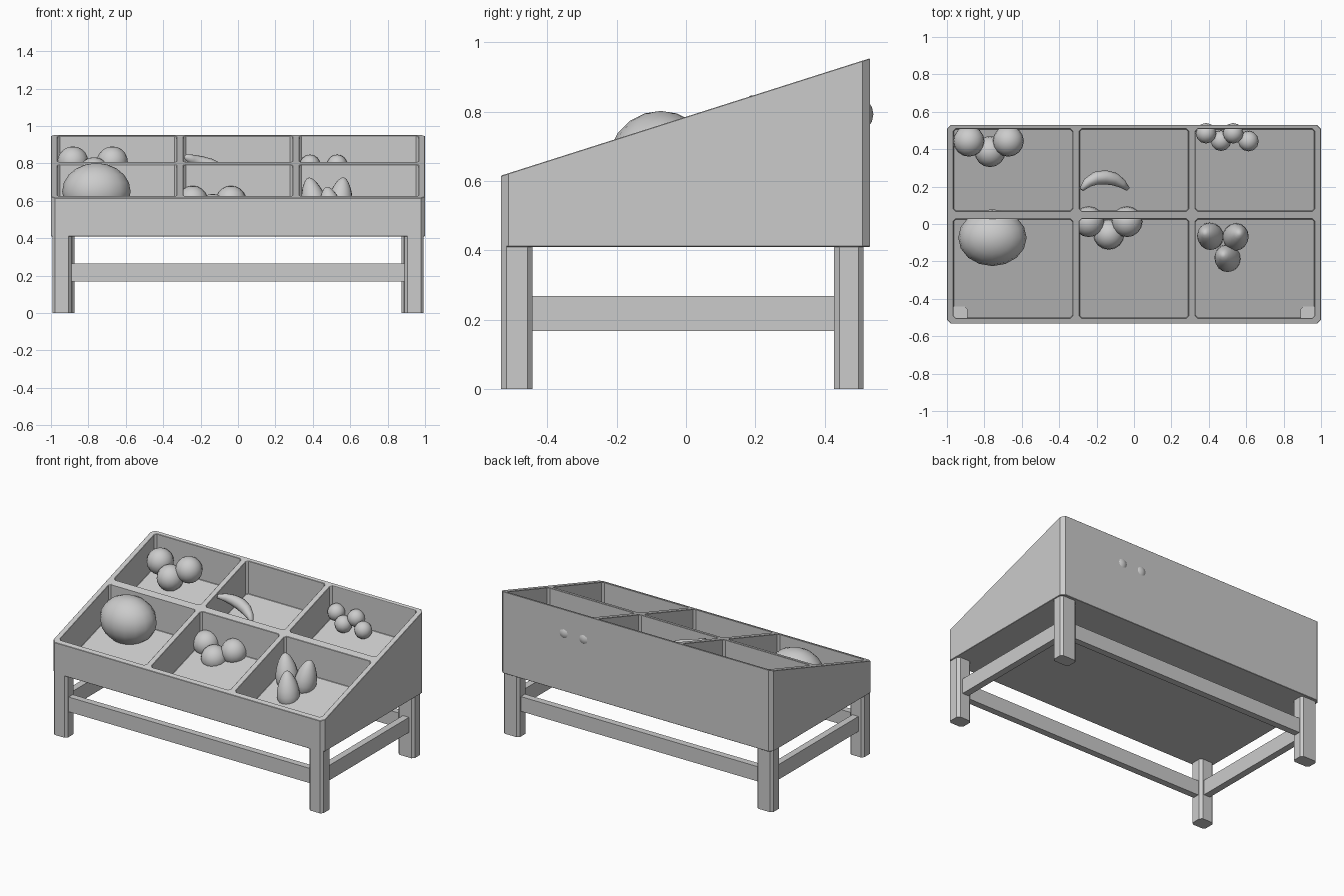
import bpy, bmesh, math
from mathutils import Vector, Matrix

if "Cube" in bpy.data.objects:
    bpy.data.objects.remove(bpy.data.objects["Cube"])

def make(name, bm, smooth=False):
    bmesh.ops.recalc_face_normals(bm, faces=bm.faces)
    me = bpy.data.meshes.new(name)
    bm.to_mesh(me)
    bm.free()
    for p in me.polygons:
        p.use_smooth = smooth
    ob = bpy.data.objects.new(name, me)
    bpy.context.collection.objects.link(ob)
    return ob

def prism(name, x0, x1, y0, y1, low, high, c):
    """Chamfered plan outline between two height functions of y."""
    plan = [(x0 + c, y0), (x1 - c, y0), (x1, y0 + c), (x1, y1 - c),
            (x1 - c, y1), (x0 + c, y1), (x0, y1 - c), (x0, y0 + c)]
    bm = bmesh.new()
    a = [bm.verts.new((x, y, low(y))) for x, y in plan]
    b = [bm.verts.new((x, y, high(y))) for x, y in plan]
    bm.faces.new(a[::-1])
    bm.faces.new(b)
    for i in range(8):
        j = (i + 1) % 8
        bm.faces.new((a[i], a[j], b[j], b[i]))
    return make(name, bm)

def rim(y): return 0.785 + 0.318 * y
def floor(y): return 0.5725 + 0.305 * y
def flat(z): return lambda y: z

# sloped bin with six compartments
tray = prism("display_bin", -1, 1, -0.533, 0.53, flat(0.41), rim, 0.022)
cutters = []
for y0, y1 in ((-0.503, 0.027), (0.07, 0.508)):
    for x0, x1 in ((-0.965, -0.328), (-0.291, 0.291), (0.328, 0.965)):
        cut = prism("compartment_cutter", x0, x1, y0, y1, floor, flat(1.3), 0.012)
        cut.hide_render = True
        cutters.append(cut)
        m = tray.modifiers.new("compartment", 'BOOLEAN')
        m.operation, m.object, m.solver = 'DIFFERENCE', cut, 'EXACT'
bev = tray.modifiers.new("edge_bevel", 'BEVEL')
bev.width, bev.segments, bev.angle_limit = 0.006, 1, math.radians(50)
bpy.context.view_layer.update()
final = bpy.data.meshes.new_from_object(
    tray.evaluated_get(bpy.context.evaluated_depsgraph_get()))
tray.modifiers.clear()
tray.data = final
for cut in cutters:
    bpy.data.objects.remove(cut)

# legs and stretchers
for s, side in ((-1, "left"), (1, "right")):
    for part, xi, y0, y1, top in (("front", 0.89, -0.533, -0.442, 0.445),
                                  ("back", 0.873, 0.427, 0.512, 0.5)):
        xs = sorted((s * xi, s * 0.993))
        prism(f"{part}_{side}_leg", *xs, y0, y1, flat(0), flat(top), 0.015)
    xs = sorted((s * 0.915, s * 0.96))
    prism(f"{side}_stretcher", *xs, -0.45, 0.44, flat(0.168), flat(0.268), 0.005)
for part, y in (("front", -0.488), ("back", 0.468)):
    prism(f"{part}_stretcher", -0.9, 0.9, y - 0.022, y + 0.022,
          flat(0.168), flat(0.266), 0.005)

# round produce
def ball(name, loc, r, seg=16, rings=10):
    bm = bmesh.new()
    bmesh.ops.create_uvsphere(bm, u_segments=seg, v_segments=rings, radius=1)
    r = r if isinstance(r, tuple) else (r, r, r)
    bmesh.ops.scale(bm, vec=r, verts=bm.verts)
    ob = make(name, bm, True)
    ob.location = loc
    return ob

ball("watermelon", (-0.757, -0.073, 0.65), (0.183, 0.152, 0.152))
for p in ((-0.883, 0.443, 0.808), (-0.672, 0.443, 0.808), (-0.77, 0.387, 0.75)):
    ball("orange", p, 0.083)
for p in ((-0.242, 0.012, 0.598), (-0.037, 0.012, 0.598), (-0.135, -0.055, 0.555)):
    ball("apple", p, 0.082)
for p in ((0.385, 0.485, 0.792), (0.465, 0.445, 0.75),
          (0.53, 0.485, 0.792), (0.612, 0.443, 0.75)):
    ball("plum", p, 0.055, 12, 8)

# pears: tapered, tilted spheres
for x, y, z, tx, ty in ((0.402, -0.062, 0.61, -8, -12), (0.548, -0.065, 0.61, -8, 8),
                        (0.495, -0.18, 0.56, -8, -10)):
    pear = ball("pear", (x, y, z), (0.066, 0.07, 0.118))
    for v in pear.data.vertices:
        k = 1 - 0.3 * (v.co.z / 0.118)
        v.co.x *= k
        v.co.y *= k
    pear.rotation_euler = (math.radians(tx), math.radians(ty), 0)

# banana: tapered tube along an arc
path = [(-0.28, 0.185, 0.835), (-0.25, 0.22, 0.822), (-0.205, 0.245, 0.806),
        (-0.155, 0.25, 0.79), (-0.105, 0.24, 0.77), (-0.065, 0.217, 0.752),
        (-0.033, 0.187, 0.737)]
radii = [0.012, 0.026, 0.035, 0.038, 0.035, 0.025, 0.012]
bm = bmesh.new()
rows = []
for i, p in enumerate(path):
    t = (Vector(path[min(i + 1, 6)]) - Vector(path[max(i - 1, 0)])).normalized()
    u = t.cross(Vector((0, 0, 1))).normalized()
    w = u.cross(t)
    rows.append([bm.verts.new(Vector(p) + radii[i] * (math.cos(a) * u + math.sin(a) * w))
                 for a in (k * math.tau / 8 for k in range(8))])
for a, b in zip(rows, rows[1:]):
    for k in range(8):
        j = (k + 1) % 8
        bm.faces.new((a[k], a[j], b[j], b[k]))
bm.faces.new(rows[0])
bm.faces.new(rows[-1])
make("banana", bm, True)
